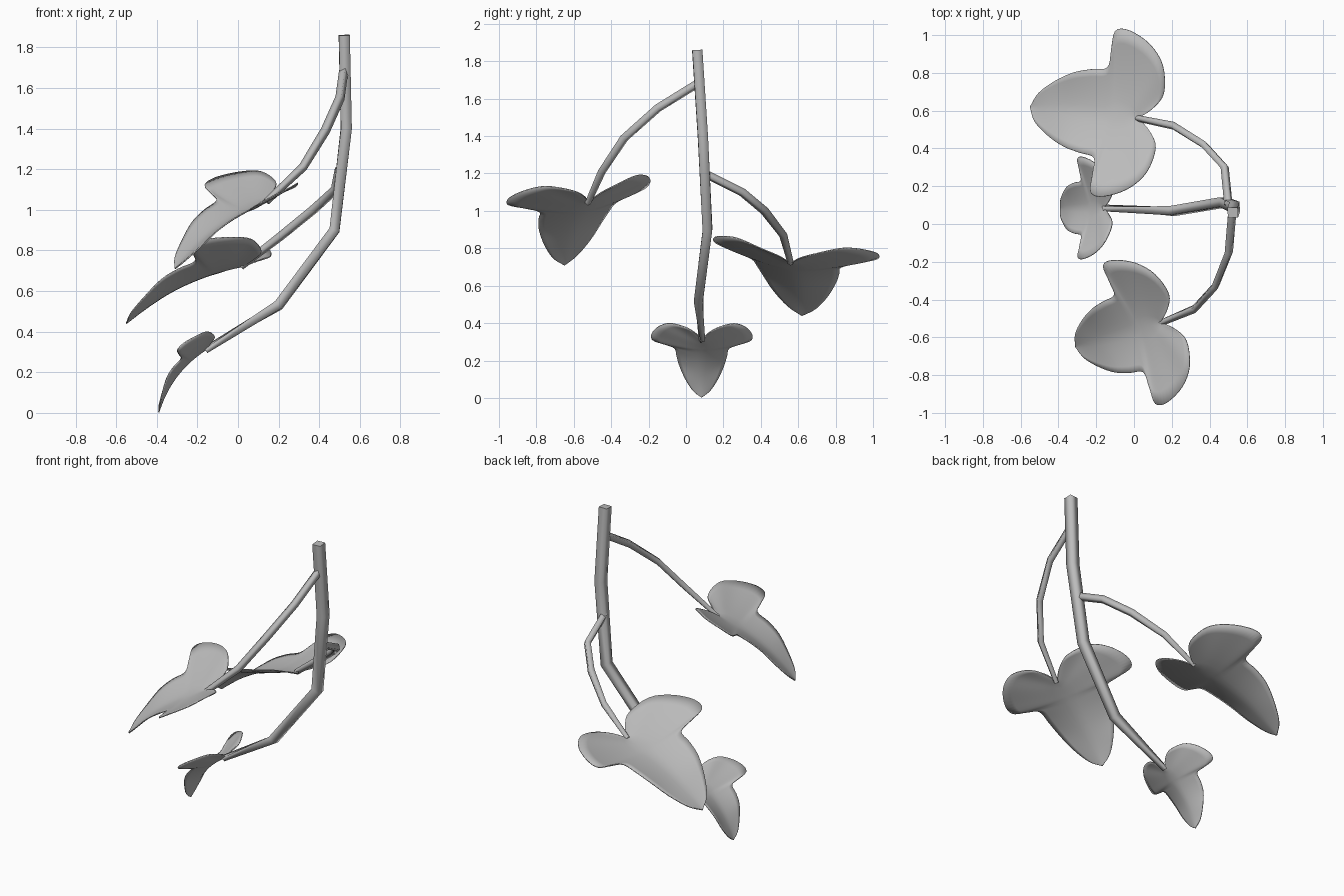
import bpy, bmesh, math
from mathutils import Vector

cube = bpy.data.objects.get("Cube")
if cube:
    bpy.data.objects.remove(cube)

# One plain grey for the whole plant
grey = bpy.data.materials.new("plain_grey")
grey.use_nodes = True
grey.diffuse_color = (0.5, 0.5, 0.5, 1)
grey.node_tree.nodes["Principled BSDF"].inputs["Base Color"].default_value = grey.diffuse_color


def finish(name, bm):
    bmesh.ops.recalc_face_normals(bm, faces=bm.faces)
    mesh = bpy.data.meshes.new(name)
    bm.to_mesh(mesh)
    bm.free()
    mesh.materials.append(grey)
    obj = bpy.data.objects.new(name, mesh)
    bpy.context.collection.objects.link(obj)
    return obj


def tube(name, path, radii):
    """Square-section tapering stalk with smooth sides and flat ends."""
    pts = [Vector(p) for p in path]
    bm = bmesh.new()
    rings = []
    for i, (p, r) in enumerate(zip(pts, radii)):
        before = (p - pts[i - 1]).normalized() if i else Vector()
        after = (pts[i + 1] - p).normalized() if i + 1 < len(pts) else Vector()
        along = (before + after).normalized()
        side = along.cross(Vector((1, 0, 0.5))).normalized()
        up = side.cross(along)
        ring = []
        for k in range(4):
            a = math.pi * (k + 0.5) / 2
            ring.append(bm.verts.new(p + r * (math.cos(a) * side + math.sin(a) * up)))
        rings.append(ring)
    for lower, upper in zip(rings, rings[1:]):
        for k in range(4):
            j = (k + 1) % 4
            bm.faces.new((lower[k], lower[j], upper[j], upper[k])).smooth = True
    for end in (rings[0], rings[-1]):
        for edge in bm.faces.new(end).edges:
            edge.smooth = False
    return finish(name, bm)


def catmull(points, steps):
    """Smooth curve through the points."""
    p = [2 * points[0] - points[1]] + points + [2 * points[-1] - points[-2]]
    out = []
    for a, b, c, d in zip(p, p[1:], p[2:], p[3:]):
        for s in range(steps):
            t = s / steps
            out.append(b + 0.5 * t * (c - a + t * (2 * a - 5 * b + 4 * c - d
                                                  + t * (3 * (b - c) + d - a))))
    return out + [points[-1]]


# Half leaf edge: along, across, lift, and the matching place on the midrib
HALF_LEAF = [Vector(p) for p in (
    (0, 0, 0, 0), (-.12, .09, 0, .02), (-.21, .23, .01, .04), (-.2, .45, .09, .08),
    (-.08, .61, .15, .12), (.1, .7, .21, .16), (.22, .68, .22, .2), (.25, .52, .18, .24),
    (.28, .38, .14, .3), (.42, .35, .15, .42), (.58, .31, .14, .58), (.76, .23, .09, .76),
    (.92, .12, .04, .92), (1, 0, 0, 1))]


def leaf(name, base, tip, across, curl=1.0):
    """Three-lobed leaf, mirrored about its midrib and laid between base and tip."""
    base, tip = Vector(base), Vector(tip)
    size = (tip - base).length
    u = (tip - base).normalized()
    v = Vector(across)
    v = (v - v.dot(u) * u).normalized()
    n = v.cross(u)
    bm = bmesh.new()
    columns = 6
    for mirror in (1, -1):
        rows = []
        for a, b, lift, m in catmull(HALF_LEAF, 4):
            rib = 0.28 * m * (1 - m)
            row = []
            for k in range(columns + 1):
                t = k / columns
                x = m + (a - m) * t
                z = (rib + (lift - rib) * t ** 1.5) * curl
                row.append(bm.verts.new(base + size * (x * u + mirror * b * t * v + z * n)))
            rows.append(row)
        for r, s in zip(rows, rows[1:]):
            for k in range(columns):
                bm.faces.new((r[k], r[k + 1], s[k + 1], s[k]))
    bmesh.ops.remove_doubles(bm, verts=bm.verts, dist=0.0005)
    bmesh.ops.dissolve_degenerate(bm, edges=bm.edges, dist=0.0001)
    for face in bm.faces:
        face.smooth = True
    obj = finish(name, bm)
    solid = obj.modifiers.new("thickness", "SOLIDIFY")
    solid.thickness = 0.006
    solid.offset = 0
    return obj


# Main stem and side stalks
tube("main_stem",
     [(.523, .06, 1.86), (.533, .09, 1.4), (.475, .115, .9), (.2, .068, .53), (-.16, .085, .31)],
     (.038, .038, .036, .034, .019))
tube("front_stalk",
     [(.52, .06, 1.68), (.502, -.15, 1.55), (.43, -.33, 1.39), (.32, -.45, 1.21), (.14, -.525, 1.04)],
     (.024, .024, .024, .022, .017))
tube("back_stalk",
     [(.5, .1, 1.2), (.48, .3, 1.1), (.37, .42, 1), (.21, .52, .87), (.015, .56, .72)],
     (.024, .024, .024, .022, .017))

# Leaves
leaf("front_leaf", (.14, -.52, 1.05), (-.31, -.65, .71), (-.25, .94, .18))
leaf("back_leaf", (.02, .56, .72), (-.55, .62, .44), (.195, .977, -.07))
leaf("lower_leaf", (-.16, .085, .31), (-.39, .083, .003), (0, 1, 0), 1.3)
